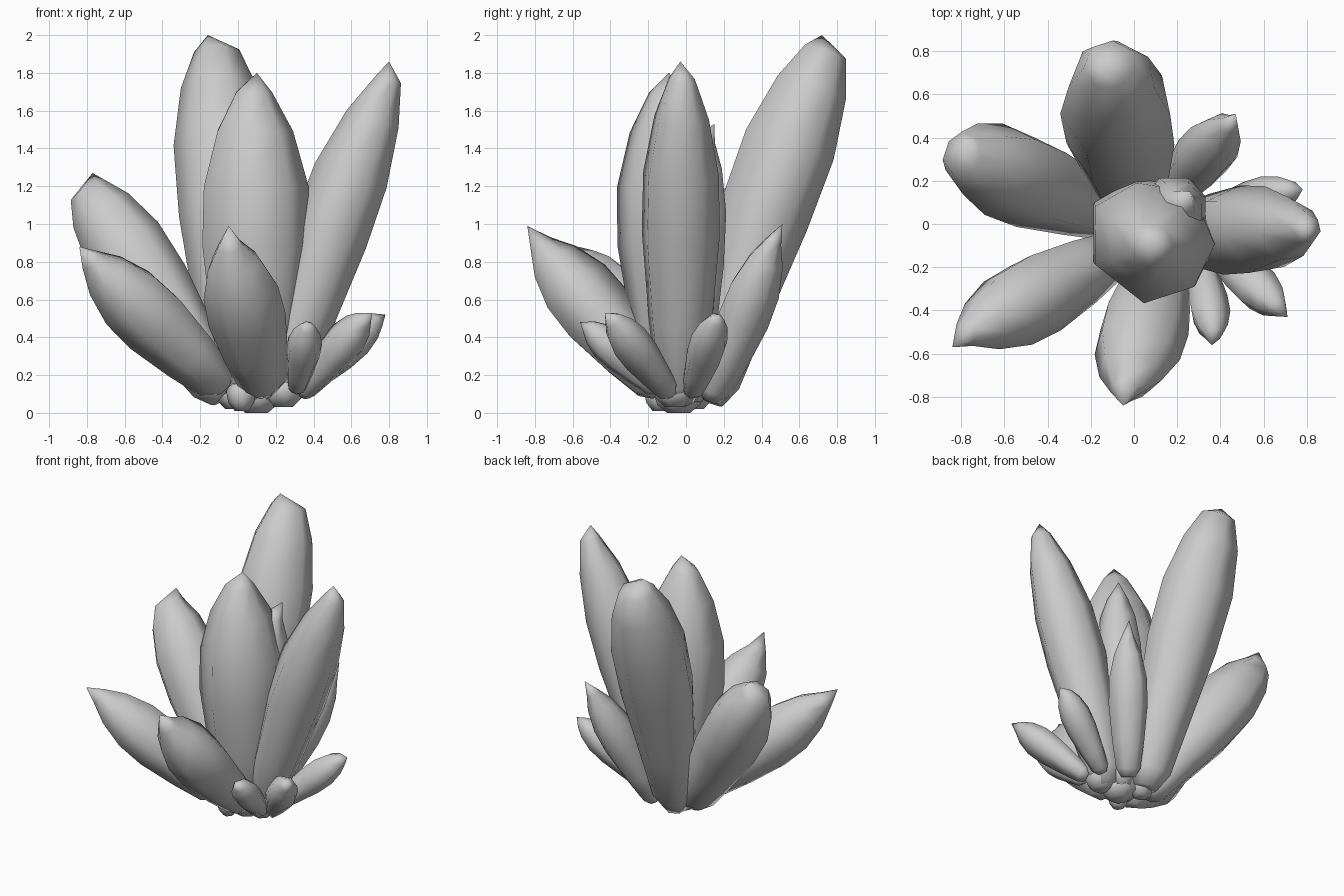
import bpy, bmesh, math, random
from mathutils import Vector

if "Cube" in bpy.data.objects:
    bpy.data.objects.remove(bpy.data.objects["Cube"], do_unlink=True)

stone = bpy.data.materials.new("grey crystal")
stone.use_nodes = True
grey = (0.6, 0.6, 0.6, 1)
stone.diffuse_color = grey
stone.node_tree.nodes["Principled BSDF"].inputs["Base Color"].default_value = grey

# position along the shaft, share of the widest radius
POINTED = [(0, 0.36), (0.06, 0.62), (0.25, 0.82), (0.5, 1), (0.68, 0.97), (0.85, 0.7), (0.97, 0.33)]
BLUNT = [(0, 0.34), (0.06, 0.58), (0.25, 0.76), (0.52, 0.98), (0.72, 1), (0.88, 0.78), (0.98, 0.47)]
LUMP = [(0, 0.45), (0.3, 0.85), (0.7, 1), (0.95, 0.7)]
SIDES = 7


def crystal(name, base, end, peak, radius, seed, profile=POINTED, bow=0.0):
    """Tapering shaft from base to end, closed by an off-centre peak, pushed sideways by bow."""
    rng = random.Random(seed)
    base, end = Vector(base), Vector(end)
    axis = end - base
    turn = axis.to_track_quat('Z', 'Y')
    out = Vector((axis.x, axis.y, 0)).normalized()
    corners = [(math.tau * (i + rng.uniform(-0.12, 0.12)) / SIDES, rng.uniform(0.96, 1.08))
               for i in range(SIDES)]
    bm = bmesh.new()
    rings = []
    for t, share in profile:
        centre = base + axis * t + out * bow * math.sin(math.pi * t)
        ring = []
        for angle, wobble in corners:
            r = radius * share * wobble
            flat = Vector((r * math.cos(angle), r * math.sin(angle), 0))
            ring.append(bm.verts.new(centre + turn @ flat))
        rings.append(ring)
    for low, high in zip(rings, rings[1:]):
        for i in range(SIDES):
            j = (i + 1) % SIDES
            bm.faces.new((low[i], low[j], high[j], high[i]))
    bm.faces.new(rings[0][::-1])
    top = bm.verts.new(peak)
    for i in range(SIDES):
        bm.faces.new((rings[-1][i], rings[-1][(i + 1) % SIDES], top))
    mesh = bpy.data.meshes.new(name)
    bm.to_mesh(mesh)
    bm.free()
    mesh.materials.append(stone)
    obj = bpy.data.objects.new(name, mesh)
    bpy.context.collection.objects.link(obj)
    bpy.ops.object.select_all(action='DESELECT')
    obj.select_set(True)
    bpy.context.view_layer.objects.active = obj
    bpy.ops.object.shade_smooth_by_angle(angle=math.radians(72))


# Tall shafts
crystal("centre_crystal", (0.08, -0.03, 0.04), (0.08, -0.1, 1.75), (0.1, -0.09, 1.8), 0.295, 3)
crystal("inner_crystal", (0.13, 0.04, 0.06), (0.22, 0.09, 1.46), (0.26, 0.15, 1.53), 0.15, 5, BLUNT)
crystal("back_crystal", (0, 0.11, 0.06), (-0.11, 0.75, 1.95), (-0.16, 0.72, 2.0), 0.25, 8, BLUNT, -0.04)
crystal("left_crystal", (0.21, -0.03, 0.06), (0.82, -0.02, 1.82), (0.8, -0.03, 1.86), 0.21, 4, bow=-0.03)

# Leaning shafts
crystal("right_back_crystal", (-0.08, 0.03, 0.08), (-0.81, 0.33, 1.2), (-0.77, 0.38, 1.27), 0.215, 11, BLUNT)
crystal("right_front_crystal", (-0.08, -0.13, 0.14), (-0.8, -0.52, 0.83), (-0.84, -0.57, 0.88), 0.185, 6)
crystal("front_crystal", (0.14, -0.13, 0.12), (-0.05, -0.79, 0.91), (-0.05, -0.84, 0.99), 0.2, 2, bow=0.01)
crystal("left_back_crystal", (0.16, 0.13, 0.07), (0.45, 0.47, 0.93), (0.47, 0.51, 1.0), 0.135, 7)

# Small shoots
crystal("small_side_shoot", (0.3, 0.03, 0.1), (0.74, 0.16, 0.5), (0.78, 0.16, 0.52), 0.1, 9, BLUNT)
crystal("small_corner_shoot", (0.34, -0.08, 0.1), (0.67, -0.39, 0.5), (0.71, -0.43, 0.53), 0.105, 10, BLUNT)
crystal("small_front_shoot", (0.31, -0.15, 0.12), (0.37, -0.52, 0.46), (0.36, -0.56, 0.48), 0.09, 12, BLUNT)

# Rough underside joining the shafts
LUMPS = [(0.1, -0.04, 0, 0.13), (0.02, -0.14, 0.01, 0.08),
         (0.24, -0.06, 0.03, 0.12), (-0.02, 0.05, 0.02, 0.1)]
for k, (x, y, z, r) in enumerate(LUMPS):
    crystal(f"root_lump_{k + 1}", (x, y, z), (x, y, z + 0.15), (x, y, z + 0.16), r, 20 + k, LUMP)
